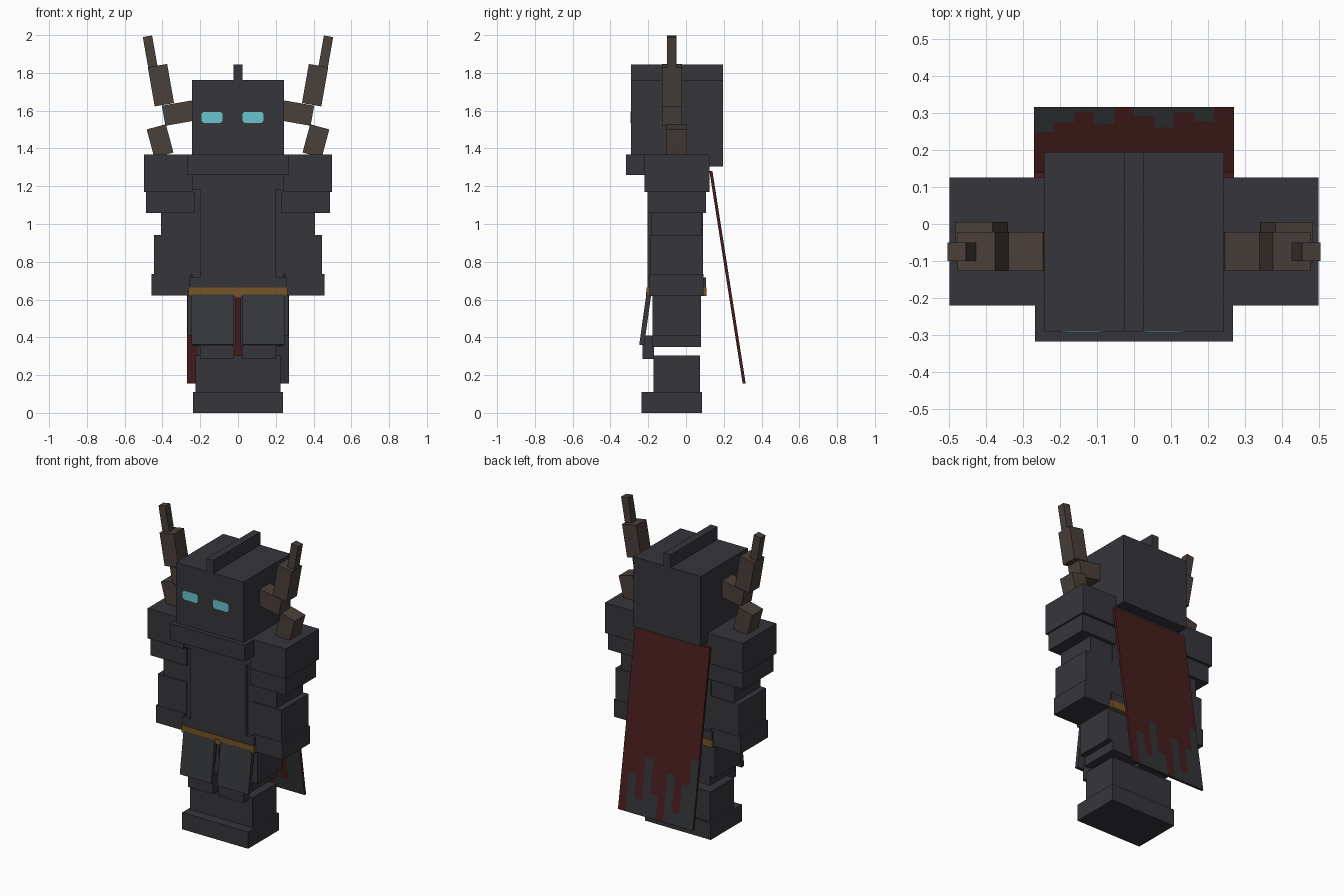
import bpy, bmesh, math
from mathutils import Matrix, Vector

if "Cube" in bpy.data.objects:
    bpy.data.objects.remove(bpy.data.objects["Cube"])


def material(name, rgb):
    m = bpy.data.materials.new(name)
    m.diffuse_color = (*rgb, 1)
    m.use_nodes = True
    m.node_tree.nodes["Principled BSDF"].inputs["Base Color"].default_value = m.diffuse_color
    return m


ARMOR = material("dark_armor", (0.037, 0.036, 0.043))
PLATE = material("skirt_plate_grey", (0.036, 0.038, 0.043))
HORN = material("horn_brown", (0.067, 0.050, 0.041))
GOLD = material("belt_gold", (0.180, 0.090, 0.020))
RED = material("cape_red", (0.064, 0.012, 0.012))
TATTER = material("cape_dark", (0.033, 0.034, 0.038))
EYE = material("eye_cyan", (0.14, 0.56, 0.62))


def finish(name, bm, mats):
    mesh = bpy.data.meshes.new(name)
    bm.to_mesh(mesh)
    bm.free()
    for m in mats:
        mesh.materials.append(m)
    ob = bpy.data.objects.new(name, mesh)
    bpy.context.collection.objects.link(ob)
    return ob


def box(name, x, y, z, mat=ARMOR, rot=None):
    """Box from its ranges, optionally rotated about its centre."""
    size = [r[1] - r[0] for r in (x, y, z)]
    mid = Vector([(r[0] + r[1]) / 2 for r in (x, y, z)])
    bm = bmesh.new()
    m = Matrix.Translation(mid) @ (rot or Matrix()) @ Matrix.Diagonal((*size, 1))
    bmesh.ops.create_cube(bm, size=1, matrix=m)
    return finish(name, bm, [mat])


def pair(name, x, y, z, mat=ARMOR, axis="Y", deg=0):
    """Left and right copies; x is given for the +x side."""
    for side, s in (("left", 1), ("right", -1)):
        xr = x if s > 0 else (-x[1], -x[0])
        a = deg * s if axis == "Y" else deg
        box(f"{name}_{side}", xr, y, z, mat, Matrix.Rotation(math.radians(a), 4, axis))


# Head, crest and collar
box("head", (-0.243, 0.243), (-0.29, 0.195), (1.305, 1.762))
box("crest", (-0.025, 0.025), (-0.29, 0.195), (1.762, 1.845))
box("collar", (-0.268, 0.268), (-0.317, -0.2), (1.26, 1.367))

# Eyes: thin plates with clipped corners
for name, x0 in (("eye_right", -0.194), ("eye_left", 0.024)):
    bm = bmesh.new()
    w, h, c = 0.112, 0.058, 0.011
    outline = [(c, 0), (w - c, 0), (w, c), (w, h - c), (w - c, h), (c, h), (0, h - c), (0, c)]
    face = bm.faces.new([bm.verts.new((x0 + u, -0.293, 1.536 + v)) for u, v in outline])
    ext = bmesh.ops.extrude_face_region(bm, geom=[face])
    bmesh.ops.translate(bm, vec=(0, 0.004, 0),
                        verts=[v for v in ext["geom"] if isinstance(v, bmesh.types.BMVert)])
    bmesh.ops.recalc_face_normals(bm, faces=bm.faces)
    finish(name, bm, [EYE])

# Branching horns and shoulder spikes
pair("horn_base", (0.235, 0.395), (-0.127, -0.022), (1.533, 1.641), HORN, deg=10)
pair("horn_middle", (0.356, 0.460), (-0.127, -0.022), (1.63, 1.84), HORN, deg=10)
pair("horn_tip", (0.44, 0.49), (-0.1, -0.05), (1.83, 1.995), HORN, deg=10)
pair("shoulder_spike", (0.36, 0.465), (-0.105, 0.005), (1.362, 1.517), HORN, deg=15)

# Torso
box("upper_chest", (-0.25, 0.25), (-0.21, 0.12), (1.18, 1.365))
box("torso", (-0.243, 0.243), (-0.185, 0.09), (0.68, 1.2))
box("breast_plate", (-0.2, 0.2), (-0.205, -0.18), (0.70, 1.22))

# Arms
pair("shoulder_pad", (0.24, 0.498), (-0.22, 0.125), (1.17, 1.367))
pair("upper_arm_guard", (0.23, 0.487), (-0.205, 0.107), (1.057, 1.17))
pair("arm", (0.235, 0.408), (-0.165, 0.065), (0.93, 1.06))
pair("arm_rear_fill", (0.235, 0.408), (-0.185, 0.085), (0.94, 1.057))
pair("forearm_guard", (0.24, 0.446), (-0.19, 0.09), (0.735, 0.942))
pair("hand_cuff", (0.25, 0.457), (-0.192, 0.092), (0.622, 0.735))

# Belt
box("waist_band", (-0.26, 0.26), (-0.205, 0.105), (0.635, 0.718))
box("gold_belt", (-0.263, 0.263), (-0.209, 0.109), (0.618, 0.665), GOLD)
box("buckle", (-0.018, 0.018), (-0.213, -0.2), (0.607, 0.64), GOLD)

# Skirt plates and legs
pair("skirt_plate", (0.021, 0.247), (-0.229, -0.203), (0.358, 0.627), PLATE, "X", -8)
pair("thigh", (0.012, 0.23), (-0.178, 0.08), (0.35, 0.625))
pair("hip_guard", (0.225, 0.267), (-0.178, 0.08), (0.41, 0.625))
pair("knee_plate", (0.02, 0.2), (-0.23, -0.17), (0.285, 0.41))
box("shins", (-0.226, 0.226), (-0.173, 0.073), (0.105, 0.305))
box("boots", (-0.238, 0.238), (-0.235, 0.085), (0, 0.11))

# Cape: slanted sheet, dripping red hem over dark cloth
HEM = [0.585, 0.42, 0.23, 0.46, 0.15, 0.31, 0.51, 0.25, 0.40, 0.15]
WIDTH, TOP, BOTTOM, ROWS, THICK = 0.54, 1.28, 0.155, 60, 0.016
bm = bmesh.new()
grid = []
for layer in (0, 1):  # front layer, then back layer
    grid.append([[bm.verts.new((-WIDTH / 2 + WIDTH * c / 10,
                                0.124 + 0.176 * r / ROWS + THICK * layer,
                                TOP + (BOTTOM - TOP) * r / ROWS))
                  for c in range(11)] for r in range(ROWS + 1)])
for layer in (0, 1):
    g = grid[layer]
    for r in range(ROWS):
        for c in range(10):
            f = bm.faces.new((g[r][c], g[r + 1][c], g[r + 1][c + 1], g[r][c + 1]))
            hem = HEM[c] if layer else HEM[9 - c]
            f.material_index = int(f.calc_center_median().z < hem)
front, back = grid
for r in range(ROWS):
    for c in (0, 10):
        bm.faces.new((front[r][c], front[r + 1][c], back[r + 1][c], back[r][c]))
for c in range(10):
    for r in (0, ROWS):
        f = bm.faces.new((front[r][c], front[r][c + 1], back[r][c + 1], back[r][c]))
        f.material_index = int(r == ROWS)
bmesh.ops.recalc_face_normals(bm, faces=bm.faces)
finish("cape", bm, [RED, TATTER])
